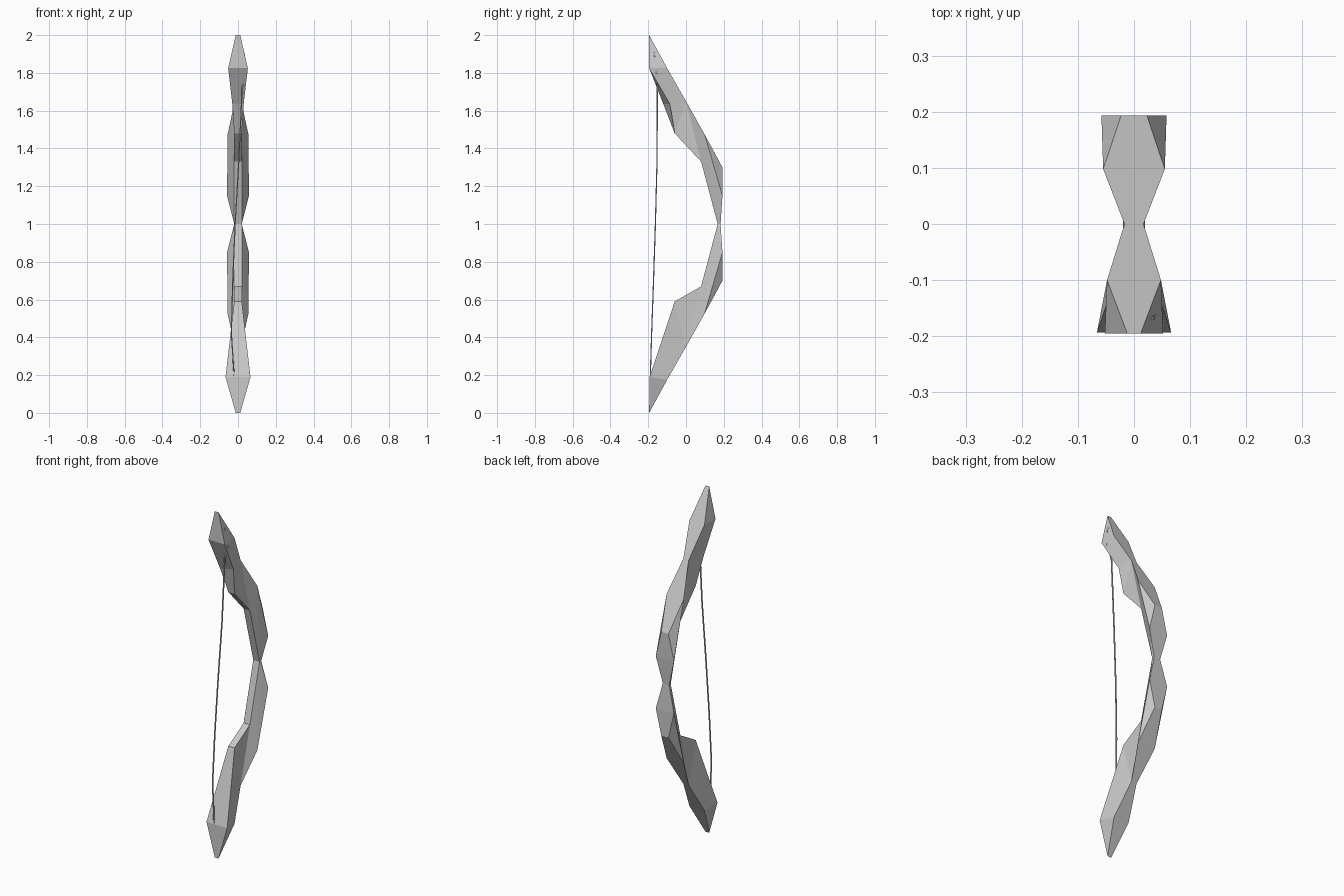
import bpy
import bmesh

cube = bpy.data.objects.get("Cube")
if cube:
    bpy.data.objects.remove(cube, do_unlink=True)

# One plain grey for the whole bow
GREY = (0.58, 0.58, 0.58, 1)
grey = bpy.data.materials.new("plain grey")
grey.use_nodes = True
grey.diffuse_color = GREY
grey.node_tree.nodes["Principled BSDF"].inputs["Base Color"].default_value = GREY

# Limb stations as (half width, y, z), listed from tip to grip
BACK = [(0.012, -0.195, 2.0), (0.048, -0.1, 1.825), (0.017, 0, 1.65),
        (0.055, 0.098, 1.475), (0.023, 0.193, 1.3), (0.058, 0.193, 1.15)]
UPPER_BELLY = [(0.052, -0.195, 1.825), (0.03, -0.085, 1.635),
               (0.02, -0.06, 1.48), (0.02, 0.08, 1.33)]
LOWER_BELLY = [(0.066, -0.193, 0.19), (0.043, -0.126, 0.39),
               (0.02, -0.06, 0.59), (0.02, 0.08, 0.67)]
SIDE_HOLLOW = (0.036, 0.13, 1.24)

bm = bmesh.new()


def pair(point):
    """Left and right vertices of one station."""
    w, y, z = point
    return [bm.verts.new((s * w, y, z)) for s in (1, -1)]


def flip(point):
    return (point[0], point[1], 2 - point[2])


def strip(rows):
    for a, b in zip(rows, rows[1:]):
        bm.faces.new((a[0], a[1], b[1], b[0]))


# Grip waist shared by both limbs
grip_back = pair((0.02, 0.183, 1.0))
grip_belly = pair((0.02, 0.168, 1.0))


def limb(back_points, belly_points, hollow_point):
    b = [pair(p) for p in back_points]
    f = [pair(p) for p in belly_points]
    h = pair(hollow_point)
    strip(b + [grip_back])
    strip([b[0]] + f + [grip_belly])
    # Facets on the two flanks
    for s in (0, 1):
        facets = [(b[0], b[1], f[0]), (b[1], b[2], f[1], f[0]),
                  (b[2], f[2], f[1]), (b[2], f[3], f[2]),
                  (b[2], b[3], h, f[3]), (b[3], b[4], b[5]), (b[3], b[5], h),
                  (f[3], h, grip_belly), (h, b[5], grip_belly),
                  (b[5], grip_back, grip_belly)]
        for facet in facets:
            bm.faces.new([v[s] for v in facet])
    return f


upper = limb(BACK, UPPER_BELLY, SIDE_HOLLOW)
limb([flip(p) for p in BACK], LOWER_BELLY, flip(SIDE_HOLLOW))
upper[1][1].co.y -= 0.035  # uneven carved belly on the upper limb

bmesh.ops.recalc_face_normals(bm, faces=bm.faces[:])
mesh = bpy.data.meshes.new("bow_limbs")
bm.to_mesh(mesh)
bm.free()
mesh.materials.append(grey)
bpy.context.collection.objects.link(bpy.data.objects.new("bow_limbs", mesh))

# Thin slack string
path = [(0.031, -0.168, 1.91), (0.047, -0.155, 1.8), (0.022, -0.152, 1.72),
        (0.005, -0.153, 1.35), (-0.015, -0.162, 1.0), (-0.028, -0.172, 0.7),
        (-0.035, -0.182, 0.42), (-0.02, -0.189, 0.19)]
curve = bpy.data.curves.new("bow_string", "CURVE")
curve.dimensions = "3D"
curve.bevel_depth = 0.004
curve.bevel_resolution = 0
curve.use_fill_caps = True
line = curve.splines.new("POLY")
line.points.add(len(path) - 1)
for point, co in zip(line.points, path):
    point.co = (*co, 1)
curve.materials.append(grey)
string = bpy.data.objects.new("bow_string", curve)
bpy.context.collection.objects.link(string)
